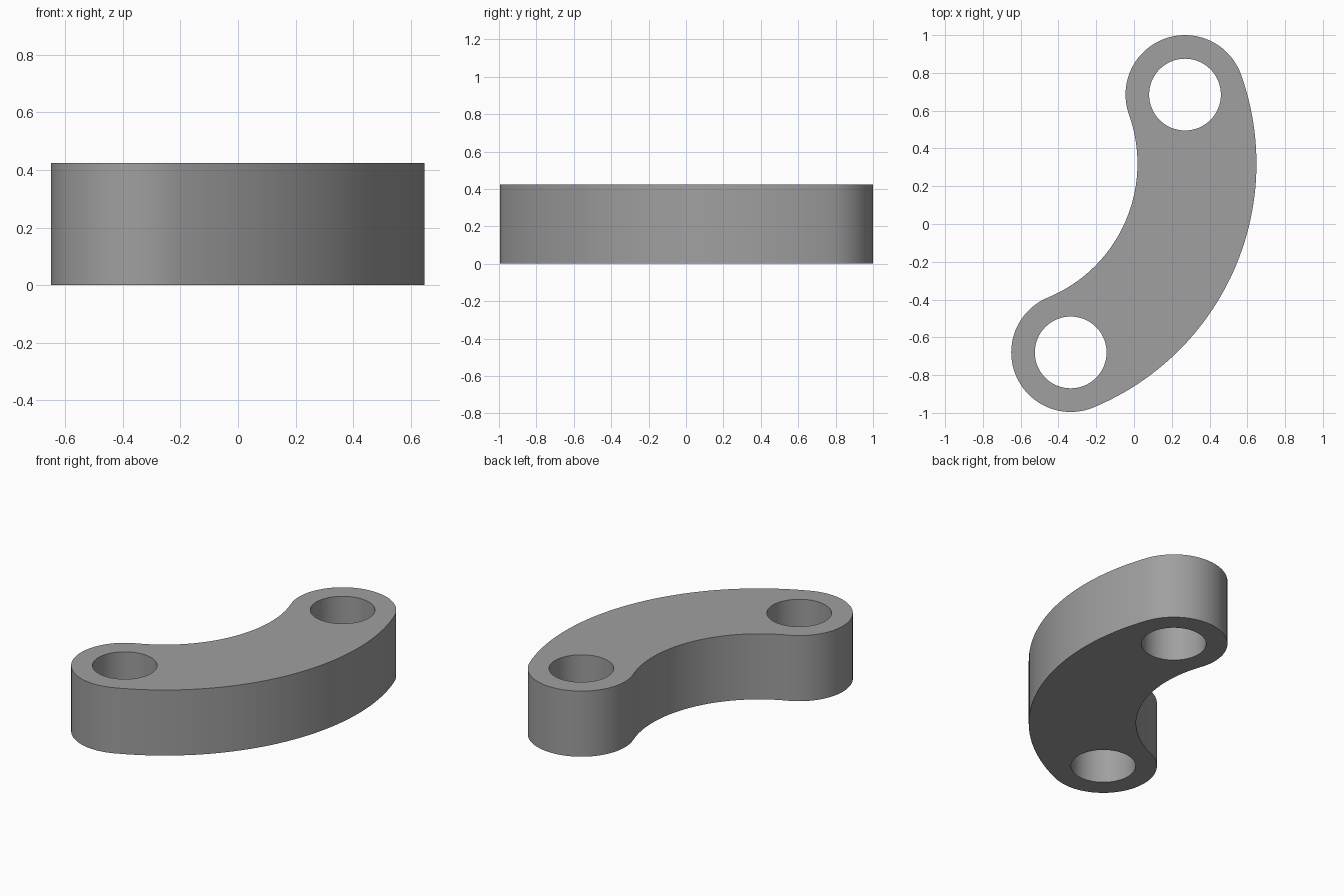
import bpy, bmesh, math

if "Cube" in bpy.data.objects:
    bpy.data.objects.remove(bpy.data.objects["Cube"])

HEIGHT = 0.425
END_R, HOLE_R = 0.315, 0.19
END_A, END_B = (0.27, 0.685), (-0.335, -0.68)   # hole centres
BEND = (-0.749, 0.32)                           # centre of the curved body
BEND_R = math.dist(BEND, END_A)


def arc(centre, radius, start, end, steps):
    """Points on an arc, without the last one."""
    return [(centre[0] + radius * math.cos(start + (end - start) * i / steps),
             centre[1] + radius * math.sin(start + (end - start) * i / steps))
            for i in range(steps)]


def angle_to(p):
    return math.atan2(p[1] - BEND[1], p[0] - BEND[0])


a, b = angle_to(END_A), angle_to(END_B)

# Curved slot outline: outer arc, upper end, inner arc, lower end
outline = (arc(BEND, BEND_R + END_R, b, a, 48)
           + arc(END_A, END_R, a, a + math.pi, 40)
           + arc(BEND, BEND_R - END_R, a, b, 40)
           + arc(END_B, END_R, b + math.pi, b + 2 * math.pi, 40))
holes = [arc(c, HOLE_R, 0, 2 * math.pi, 64) for c in (END_A, END_B)]

# Fill the outline around the two holes, then raise it to full height
bm = bmesh.new()
edges = []
for loop in [outline] + holes:
    verts = [bm.verts.new((x, y, 0)) for x, y in loop]
    edges += [bm.edges.new((v, verts[i - 1])) for i, v in enumerate(verts)]
bmesh.ops.triangle_fill(bm, edges=edges, use_beauty=True, use_dissolve=False)
raised = bmesh.ops.extrude_face_region(bm, geom=bm.faces[:], use_keep_orig=True)
bmesh.ops.translate(bm, vec=(0, 0, HEIGHT),
                    verts=[g for g in raised["geom"] if isinstance(g, bmesh.types.BMVert)])
bmesh.ops.recalc_face_normals(bm, faces=bm.faces[:])

mesh = bpy.data.meshes.new("curved_link")
bm.to_mesh(mesh)
bm.free()
link = bpy.data.objects.new("curved_link", mesh)
bpy.context.collection.objects.link(link)

# Plain grey finish
grey = bpy.data.materials.new("grey")
grey.diffuse_color = (0.35, 0.35, 0.35, 1)
grey.use_nodes = True
grey.node_tree.nodes["Principled BSDF"].inputs["Base Color"].default_value = grey.diffuse_color
mesh.materials.append(grey)

# Smooth walls with crisp rims
bpy.context.view_layer.objects.active = link
link.select_set(True)
bpy.ops.object.shade_smooth_by_angle(angle=math.radians(30))
